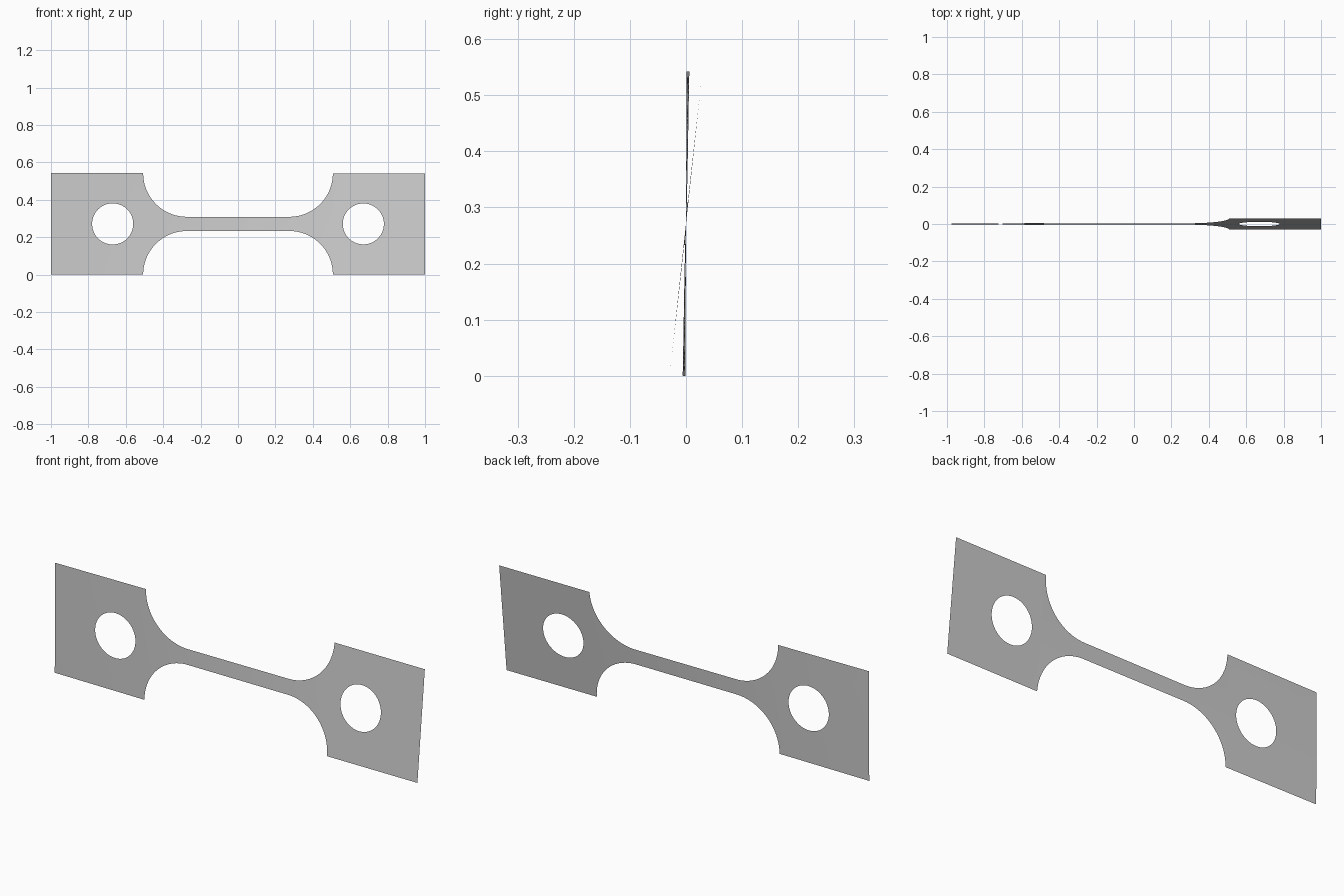
import bpy
import bmesh
from math import sin, cos, pi, atan2, sqrt

cube = bpy.data.objects.get("Cube")
if cube:
    bpy.data.objects.remove(cube, do_unlink=True)

# Main sizes
HALF_H = 0.271      # half height of the end plates
GAUGE = 0.038       # half height of the narrow bar
HEAD_X = 0.507      # inner edge of the end plates
HOLE_X, HOLE_R = 0.67, 0.11
FILLET = HALF_H - GAUGE
ARC_X = HEAD_X - FILLET
N = 24              # divisions across the height


def twist(x):
    """Twist about the long axis, mostly taken up by the narrow bar."""
    if x < -HEAD_X:
        return 0.004 + 0.018 * (x + 1) / (1 - HEAD_X)
    if x > HEAD_X:
        return 0.107
    s = (x + HEAD_X) / (2 * HEAD_X)
    return 0.022 + 0.085 * s


def half_height(x):
    d = max(abs(x) - ARC_X, 0)
    return HALF_H - sqrt(max(FILLET ** 2 - d * d, 0))


def add_point(bm, x, u):
    t = twist(x)
    return bm.verts.new((x, u * sin(t), HALF_H + u * cos(t)))


def skin(bm, rows, closed=False):
    """Join neighbouring rows of points with quads."""
    for a, b in zip(rows, rows[1:]):
        count = len(a)
        for i in range(count if closed else count - 1):
            j = (i + 1) % count
            bm.faces.new((a[i], b[i], b[j], a[j]))


bm = bmesh.new()

# Narrow bar with quarter-round fillets at both ends
arc = [ARC_X + FILLET * sin(i / N * pi / 2) for i in range(N + 1)]
bar = [ARC_X * (i / 8 - 1) for i in range(1, 16)]
stations = [-x for x in reversed(arc)] + bar + arc
skin(bm, [[add_point(bm, x, half_height(x) * (2 * k / N - 1))
           for k in range(N + 1)] for x in stations])

# End plates, each a ring of quads between the rectangle and the round hole
for side in (-1, 1):
    steps = [i / N for i in range(N)]
    width = 1 - HEAD_X
    outline = ([(HEAD_X + width * s, -HALF_H) for s in steps]
               + [(1, HALF_H * (2 * s - 1)) for s in steps]
               + [(1 - width * s, HALF_H) for s in steps]
               + [(HEAD_X, HALF_H * (1 - 2 * s)) for s in steps])
    rings = []
    for f in (0, 0.33, 0.67, 1):
        ring = []
        for x, u in outline:
            a = atan2(u, x - HOLE_X)
            hx, hu = HOLE_X + HOLE_R * cos(a), HOLE_R * sin(a)
            ring.append(add_point(bm, side * (x + (hx - x) * f), u + (hu - u) * f))
        rings.append(ring)
    skin(bm, rings, closed=True)

bmesh.ops.remove_doubles(bm, verts=bm.verts, dist=0.0003)
bmesh.ops.recalc_face_normals(bm, faces=bm.faces)
bm.normal_update()
if sum(f.normal.y for f in bm.faces) > 0:
    bmesh.ops.reverse_faces(bm, faces=bm.faces)

mesh = bpy.data.meshes.new("twisted_test_strip")
bm.to_mesh(mesh)
bm.free()
strip = bpy.data.objects.new("twisted_test_strip", mesh)
bpy.context.collection.objects.link(strip)

# Plain grey metal
grey = bpy.data.materials.new("plain_grey")
grey.use_nodes = True
colour = (0.6, 0.6, 0.6, 1)
grey.diffuse_color = colour
grey.node_tree.nodes["Principled BSDF"].inputs["Base Color"].default_value = colour
mesh.materials.append(grey)

bpy.context.view_layer.objects.active = strip
strip.select_set(True)
bpy.ops.object.shade_smooth_by_angle()
